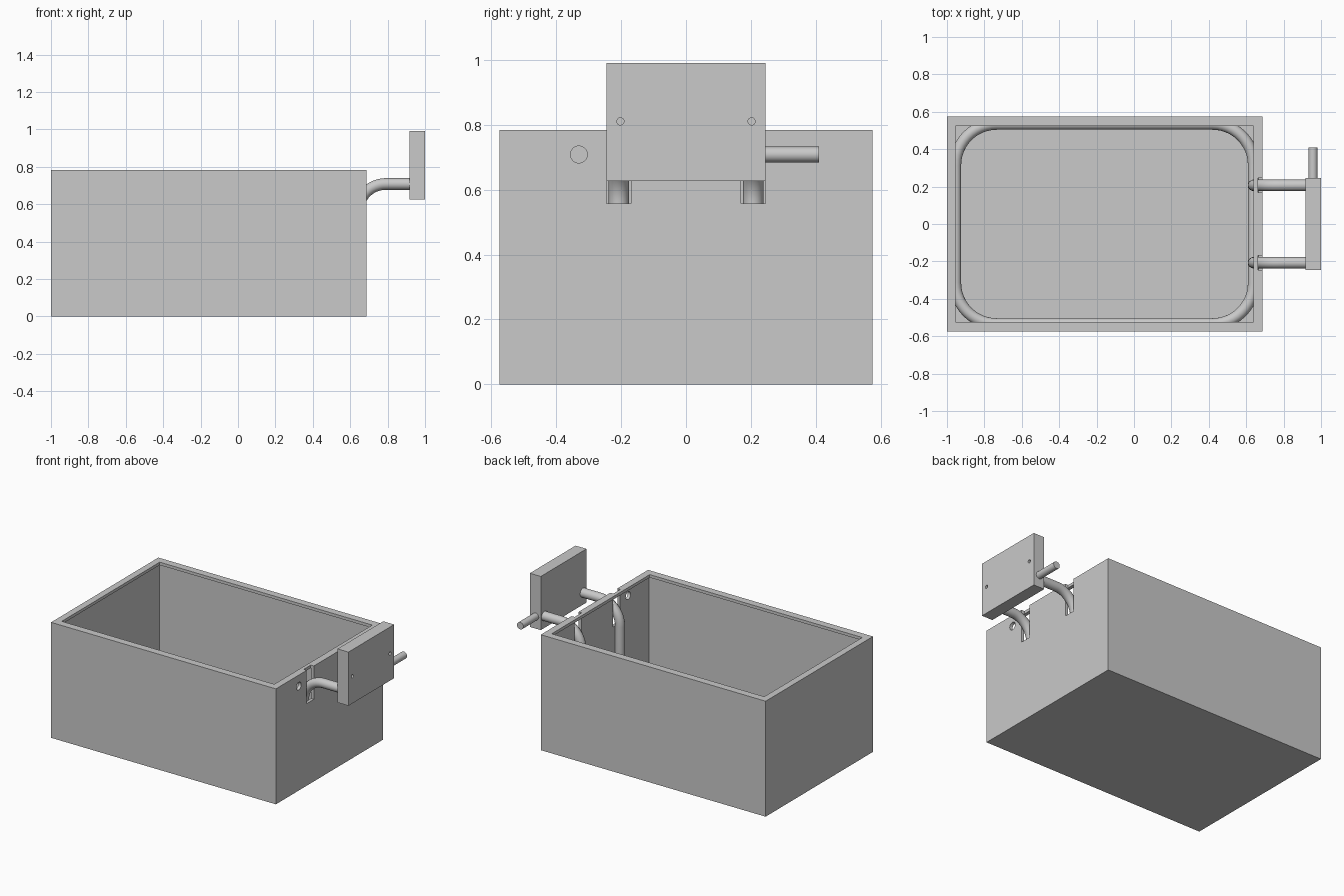
import bpy
import math
from mathutils import Vector

if "Cube" in bpy.data.objects:
    bpy.data.objects.remove(bpy.data.objects["Cube"], do_unlink=True)

grey = bpy.data.materials.new("plain_grey")
grey.use_nodes = True
grey.diffuse_color = (0.585, 0.585, 0.585, 1)
grey.node_tree.nodes["Principled BSDF"].inputs["Base Color"].default_value = grey.diffuse_color


def box(name, low, high):
    low, high = Vector(low), Vector(high)
    bpy.ops.mesh.primitive_cube_add(size=1, location=(low + high) / 2)
    ob = bpy.context.object
    ob.name = name
    ob.scale = high - low
    bpy.ops.object.transform_apply(location=False, rotation=False, scale=True)
    ob.data.materials.append(grey)
    return ob


def rod(name, start, end, radius):
    start, end = Vector(start), Vector(end)
    axis = end - start
    bpy.ops.mesh.primitive_cylinder_add(vertices=32, radius=radius, depth=axis.length,
                                        location=(start + end) / 2)
    ob = bpy.context.object
    ob.name = name
    ob.rotation_euler = axis.to_track_quat('Z', 'Y').to_euler()
    ob.data.materials.append(grey)
    bpy.ops.object.shade_smooth_by_angle()
    return ob


def cut(target, cutters):
    for c in cutters:
        mod = target.modifiers.new(c.name, 'BOOLEAN')
        mod.operation = 'DIFFERENCE'
        mod.solver = 'EXACT'
        mod.object = c
        bpy.context.view_layer.objects.active = target
        bpy.ops.object.modifier_apply(modifier=mod.name)
        bpy.data.objects.remove(c, do_unlink=True)


def arc(cx, cy, radius, start, steps=12):
    # quarter circle, counter-clockwise from the start angle
    angles = [start + math.pi / 2 * i / steps for i in range(steps + 1)]
    return [(cx + radius * math.cos(a), cy + radius * math.sin(a)) for a in angles]


def tube(name, points, radius, closed=False):
    curve = bpy.data.curves.new(name, 'CURVE')
    curve.dimensions = '3D'
    curve.bevel_depth = radius
    curve.bevel_resolution = 6
    curve.use_fill_caps = not closed
    spline = curve.splines.new('POLY')
    spline.points.add(len(points) - 1)
    for p, co in zip(spline.points, points):
        p.co = (*co, 1)
    spline.use_cyclic_u = closed
    curve.materials.append(grey)
    ob = bpy.data.objects.new(name, curve)
    bpy.context.collection.objects.link(ob)
    bpy.ops.object.select_all(action='DESELECT')
    ob.select_set(True)
    bpy.context.view_layer.objects.active = ob
    bpy.ops.object.convert(target='MESH')
    bpy.ops.object.shade_smooth_by_angle()


PIPE_Y, PIPE_R, PIPE_Z, COIL_Z = 0.207, 0.031, 0.708, 0.1
LEFT, RIGHT, SIDE = -0.955, 0.64, 0.525     # opening inside the rim lip
END, TOP, WALL = 0.687, 0.783, 0.022
LIP = TOP - 0.02

# thin-walled tank with an inward rim lip, two notches and an overflow hole
tank = box("tank", (-1, -0.575, 0), (END, 0.575, TOP))
cutters = [box("cavity", (WALL - 1, WALL - 0.575, WALL), (END - WALL, 0.575 - WALL, LIP)),
           box("opening", (LEFT, -SIDE, 0.5), (RIGHT, SIDE, 1)),
           rod("overflow_hole", (0.6, -0.33, PIPE_Z), (0.75, -0.33, PIPE_Z), 0.026)]
for s in (-1, 1):
    y = s * PIPE_Y
    cutters.append(box("notch", (END - WALL - 0.001, y - 0.038, 0.557), (0.75, y + 0.038, 1)))
cut(tank, cutters)

# control panel with two blind screw holes, and a side spout
panel = box("panel", (0.918, -0.245, 0.626), (1, 0.245, 0.99))
cut(panel, [rod("screw_hole", (0.96, s * 0.202, 0.81), (1.05, s * 0.202, 0.81), 0.011)
            for s in (-1, 1)])
rod("side_spout", (0.957, 0.2, PIPE_Z), (0.957, 0.41, PIPE_Z), 0.024)

# bent pipes from the panel down the inside wall
for side, s in (("right", -1), ("left", 1)):
    bend = arc(RIGHT + 0.15, PIPE_Z - 0.15, 0.15, math.pi / 2)
    path = [(0.93, PIPE_Z)] + bend + [(RIGHT, COIL_Z)]
    tube(side + "_pipe", [(x, s * PIPE_Y, z) for x, z in path], PIPE_R)

# rounded rectangular coil around the bottom of the tank
loop = []
for i, (sx, sy) in enumerate(((1, 1), (-1, 1), (-1, -1), (1, -1))):
    cx = RIGHT - 0.22 if sx > 0 else LEFT + 0.22
    loop += arc(cx, sy * (0.535 - 0.22), 0.22, i * math.pi / 2)
tube("coil", [(x, y, COIL_Z) for x, y in loop], PIPE_R, closed=True)
